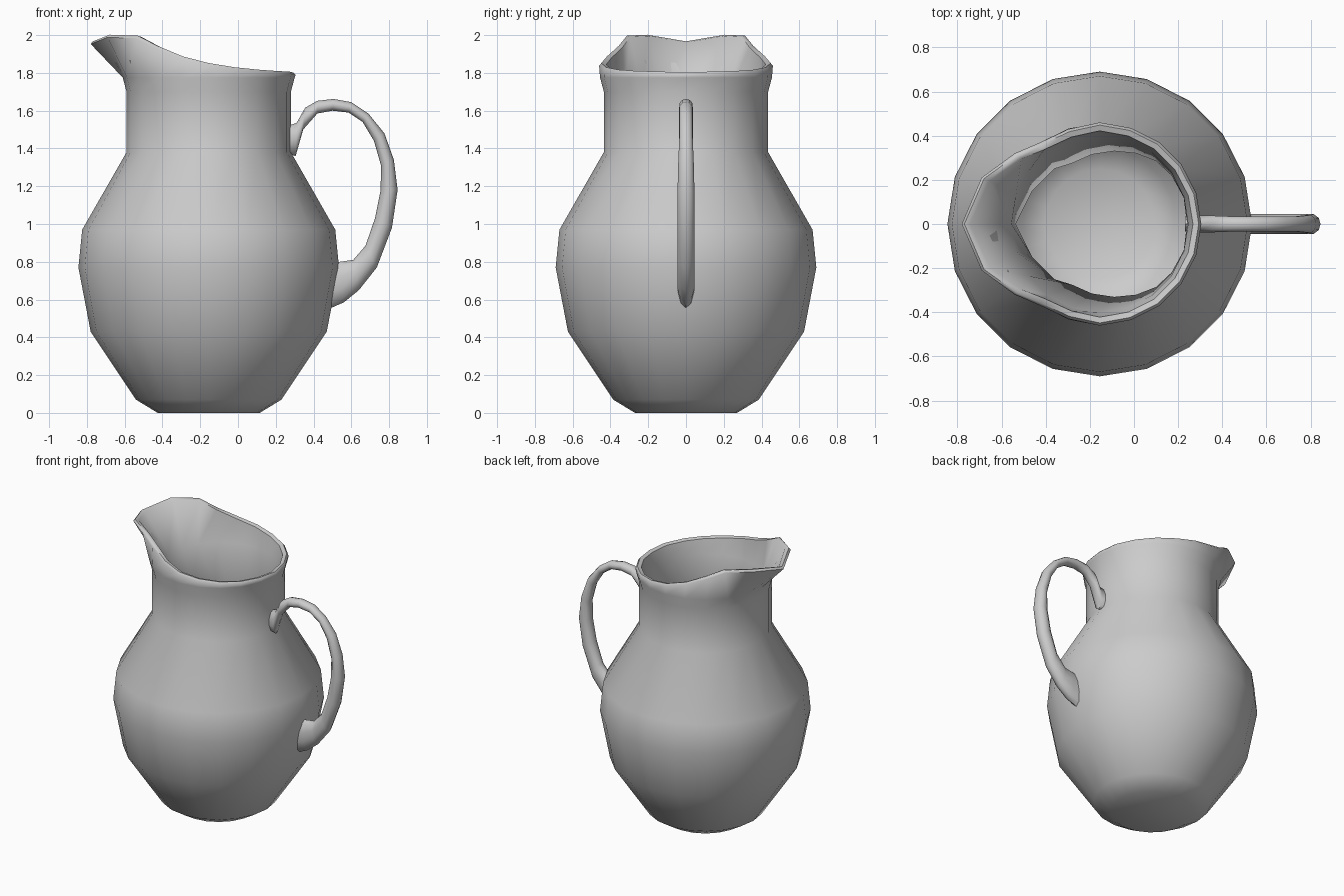
import bpy, bmesh
from math import cos, sin, pi, radians
from mathutils import Vector

CX, SIDES = -0.155, 20


def circle(r, z):
    return [(CX + r * cos(2 * pi * i / SIDES), r * sin(2 * pi * i / SIDES), z)
            for i in range(SIDES)]


def mirrored(half):
    # half ring from the handle side (angle 0) to the spout, mirrored over y
    return half + [(x, -y, z) for x, y, z in half[-2:0:-1]]


def loft(name, rings):
    # bridge consecutive rings and cap both ends
    bm = bmesh.new()
    loops = [[bm.verts.new(p) for p in ring] for ring in rings]
    n = len(loops[0])
    for a, b in zip(loops, loops[1:]):
        for i in range(n):
            j = (i + 1) % n
            bm.faces.new((a[i], a[j], b[j], b[i]))
    bm.faces.new(loops[0][::-1])
    bm.faces.new(loops[-1])
    bmesh.ops.recalc_face_normals(bm, faces=bm.faces)
    mesh = bpy.data.meshes.new(name)
    bm.to_mesh(mesh)
    bm.free()
    obj = bpy.data.objects.new(name, mesh)
    bpy.context.collection.objects.link(obj)
    bpy.ops.object.select_all(action='DESELECT')
    obj.select_set(True)
    bpy.context.view_layer.objects.active = obj
    bpy.ops.object.shade_smooth_by_angle(angle=radians(60))
    return obj


# Rim that rises and stretches into a pouring spout
rim = mirrored([(0.305, 0, 1.80), (0.282, 0.14, 1.805), (0.215, 0.27, 1.808),
                (0.115, 0.37, 1.815), (-0.015, 0.435, 1.828), (-0.155, 0.46, 1.85),
                (-0.295, 0.43, 1.885), (-0.43, 0.367, 1.94), (-0.54, 0.32, 1.995),
                (-0.69, 0.21, 2.0), (-0.78, 0, 1.965)])


def rim_ring(inset, dz):
    out = []
    for x, y, z in rim:
        d = Vector((x - CX, y))
        d -= d.normalized() * inset
        out.append((CX + d.x, d.y, z + dz))
    return out


# Egg-shaped throat inside the neck
throat = mirrored([(0.24, 0, 1.45), (0.225, 0.12, 1.45), (0.17, 0.22, 1.45),
                   (0.10, 0.285, 1.45), (0.01, 0.32, 1.45), (-0.09, 0.33, 1.45),
                   (-0.19, 0.315, 1.45), (-0.28, 0.275, 1.45), (-0.36, 0.25, 1.45),
                   (-0.46, 0.15, 1.45), (-0.535, 0, 1.45)])

# Jug body: outer wall, rim, then inner wall down to the floor
outer = [(0.27, 0), (0.385, 0.07), (0.625, 0.43), (0.69, 0.77), (0.67, 0.97),
         (0.435, 1.38), (0.435, 1.70), (0.455, 1.775)]
inner = [(0.61, 0.95), (0.63, 0.77), (0.57, 0.45), (0.35, 0.13), (0.25, 0.07)]
loft("jug_body",
     [circle(r, z) for r, z in outer]
     + [rim_ring(0, -0.012), rim_ring(0.012, 0.002), rim_ring(0.038, -0.005),
        circle(0.40, 1.71), throat]
     + [circle(r, z) for r, z in inner])

# Handle sections: outer x, z, inner x, z, half width in y
sections = [(0.23, 1.51, 0.23, 1.38, 0.035), (0.31, 1.535, 0.305, 1.36, 0.04),
            (0.355, 1.615, 0.345, 1.50, 0.04), (0.42, 1.652, 0.42, 1.585, 0.037),
            (0.505, 1.662, 0.50, 1.60, 0.035), (0.60, 1.645, 0.585, 1.59, 0.035),
            (0.69, 1.585, 0.66, 1.54, 0.035), (0.775, 1.48, 0.72, 1.44, 0.037),
            (0.825, 1.34, 0.757, 1.31, 0.043), (0.845, 1.18, 0.755, 1.18, 0.047),
            (0.815, 0.98, 0.725, 1.03, 0.047), (0.735, 0.77, 0.675, 0.885, 0.047),
            (0.64, 0.65, 0.61, 0.81, 0.047), (0.56, 0.585, 0.54, 0.80, 0.047),
            (0.48, 0.55, 0.48, 0.80, 0.045)]
rings = []
for ox, oz, ix, iz, w in sections:
    mid = Vector((ox + ix, 0, oz + iz)) / 2
    half = Vector((ox - ix, 0, oz - iz)) / 2
    rings.append([mid + half * cos(a) + Vector((0, w * sin(a), 0))
                  for a in (2 * pi * k / 10 for k in range(10))])
loft("handle", rings)
